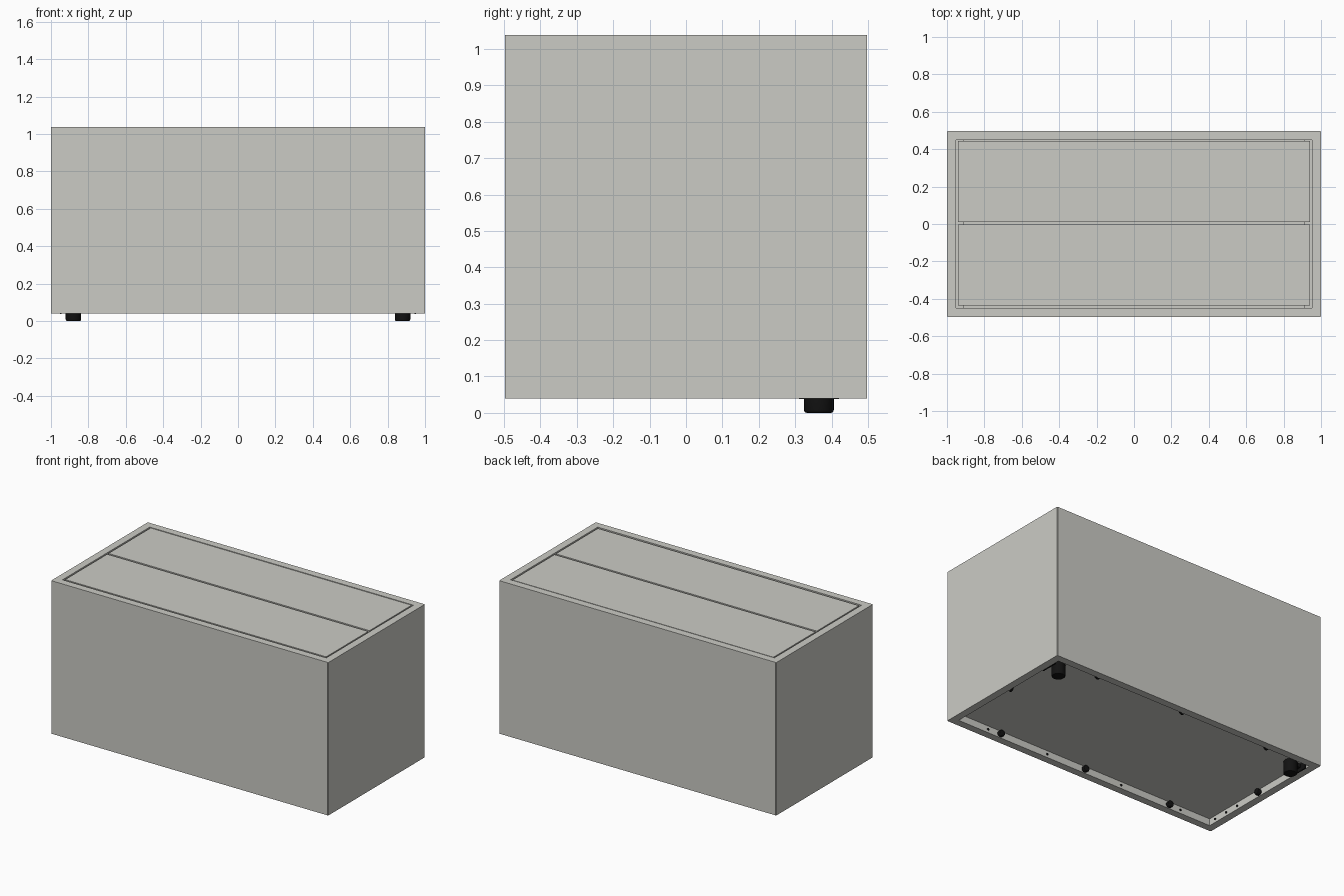
import bpy, bmesh
from math import pi
from mathutils import Matrix, Vector

cube = bpy.data.objects.get("Cube")
if cube:
    bpy.data.objects.remove(cube, do_unlink=True)


def material(name, rgb, rough):
    m = bpy.data.materials.new(name)
    m.use_nodes = True
    m.diffuse_color = (*rgb, 1)
    node = next(n for n in m.node_tree.nodes if n.type == 'BSDF_PRINCIPLED')
    node.inputs["Base Color"].default_value = (*rgb, 1)
    node.inputs["Roughness"].default_value = rough
    return m


GREY = material("warm light grey", (0.60, 0.60, 0.56), 0.6)
BLACK = material("black", (0.006, 0.006, 0.006), 0.5)

HX, HY = 1.0, 0.498        # outer half sizes
BOTTOM, TOP = 0.04, 1.038
WALL = 0.048               # wall thickness
EDGE = 0.004               # small chamfer on the outer corners


def finish(name, bm, mat, smooth=False):
    bmesh.ops.recalc_face_normals(bm, faces=bm.faces)
    me = bpy.data.meshes.new(name)
    bm.to_mesh(me)
    bm.free()
    me.materials.append(mat)
    ob = bpy.data.objects.new(name, me)
    bpy.context.collection.objects.link(ob)
    if smooth:
        bpy.context.view_layer.objects.active = ob
        ob.select_set(True)
        bpy.ops.object.shade_smooth_by_angle()
        ob.select_set(False)
    return ob


def prism(name, outline, z0, z1, mat):
    bm = bmesh.new()
    face = bm.faces.new([bm.verts.new((x, y, z0)) for x, y in outline])
    up = bmesh.ops.extrude_face_region(bm, geom=[face])["geom"]
    bmesh.ops.translate(bm, vec=(0, 0, z1 - z0),
                        verts=[v for v in up if isinstance(v, bmesh.types.BMVert)])
    return finish(name, bm, mat)


def box(name, x0, x1, y0, y1, z0, z1, mat):
    return prism(name, [(x0, y0), (x1, y0), (x1, y1), (x0, y1)], z0, z1, mat)


def cylinder(name, centre, radius, depth, axis, mat, bevel=0.0):
    bm = bmesh.new()
    bmesh.ops.create_cone(bm, cap_ends=True, segments=24,
                          radius1=radius, radius2=radius, depth=depth)
    if bevel:
        rims = [e for e in bm.edges if abs(e.verts[0].co.z - e.verts[1].co.z) < 1e-5]
        bmesh.ops.bevel(bm, geom=rims, offset=bevel, segments=3,
                        affect='EDGES', profile=0.5)
    turn = Vector((0, 0, 1)).rotation_difference(Vector(axis)).to_matrix().to_4x4()
    bm.transform(Matrix.Translation(centre) @ turn)
    return finish(name, bm, mat, True)


# Four wall panels with mitred ends and chamfered outer edges
ix, iy = HX - WALL, HY - WALL
for s, side in ((-1, "front"), (1, "back")):
    prism(side + "_wall", [(-HX + EDGE, s * HY), (HX - EDGE, s * HY),
                           (HX - EDGE, s * (HY - EDGE)), (ix, s * iy),
                           (-ix, s * iy), (-HX + EDGE, s * (HY - EDGE))],
          BOTTOM, TOP, GREY)
for s, side in ((-1, "right"), (1, "left")):
    prism(side + "_wall", [(s * HX, -HY + EDGE), (s * HX, HY - EDGE),
                           (s * (HX - EDGE), HY - EDGE), (s * ix, iy),
                           (s * ix, -iy), (s * (HX - EDGE), -HY + EDGE)],
          BOTTOM, TOP, GREY)

# Recessed floor and the two flush lids
box("floor_panel", -ix, ix, -iy, iy, 0.085, 0.12, GREY)
lid_x = ix - 0.01
box("back_lid", -lid_x, lid_x, 0.01, 0.444, TOP - 0.045, TOP - 0.001, GREY)
box("front_lid", -lid_x, lid_x, -0.437, -0.003, TOP - 0.045, TOP - 0.001, GREY)

# Rails under the lids at each end
for s, side in ((-1, "right"), (1, "left")):
    box(side + "_lid_rail", *sorted((s * ix, s * (ix - 0.04))), -iy, iy,
        TOP - 0.085, TOP - 0.047, GREY)

# Back feet, each with a plate on the end wall
for s, side in ((-1, "right"), (1, "left")):
    cylinder(side + "_foot", (s * 0.88, 0.365, 0.0425), 0.041, 0.085,
             (0, 0, 1), BLACK, 0.008)
    box(side + "_foot_plate", *sorted((s * ix, s * (ix - 0.008))),
        0.31, 0.42, 0.038, 0.085, BLACK)
    box(side + "_foot_arm", *sorted((s * ix, s * 0.88)),
        0.35, 0.38, 0.06, 0.085, BLACK)

# Fixing knobs inside the base rim
for s, side in ((-1, "front"), (1, "back")):
    for i, x in enumerate((-0.64, 0, 0.64)):
        cylinder(f"{side}_knob_{i + 1}", (x, s * (iy - 0.012), 0.062), 0.02, 0.026,
                 (0, 1, 0), BLACK, 0.004)
    for i, x in enumerate((-0.73, -0.28, 0.28, 0.73)):
        cylinder(f"{side}_pin_{i + 1}", (x, s * (iy - 0.001), 0.062), 0.007, 0.006,
                 (0, 1, 0), BLACK)
for s, side in ((-1, "right"), (1, "left")):
    cylinder(side + "_knob", (s * (ix - 0.012), 0, 0.062), 0.02, 0.026,
             (1, 0, 0), BLACK, 0.004)
    for i, y in enumerate((-0.4, -0.3, -0.2)):
        cylinder(f"{side}_pin_{i + 1}", (s * (ix - 0.001), y, 0.062), 0.007, 0.006,
                 (1, 0, 0), BLACK)
